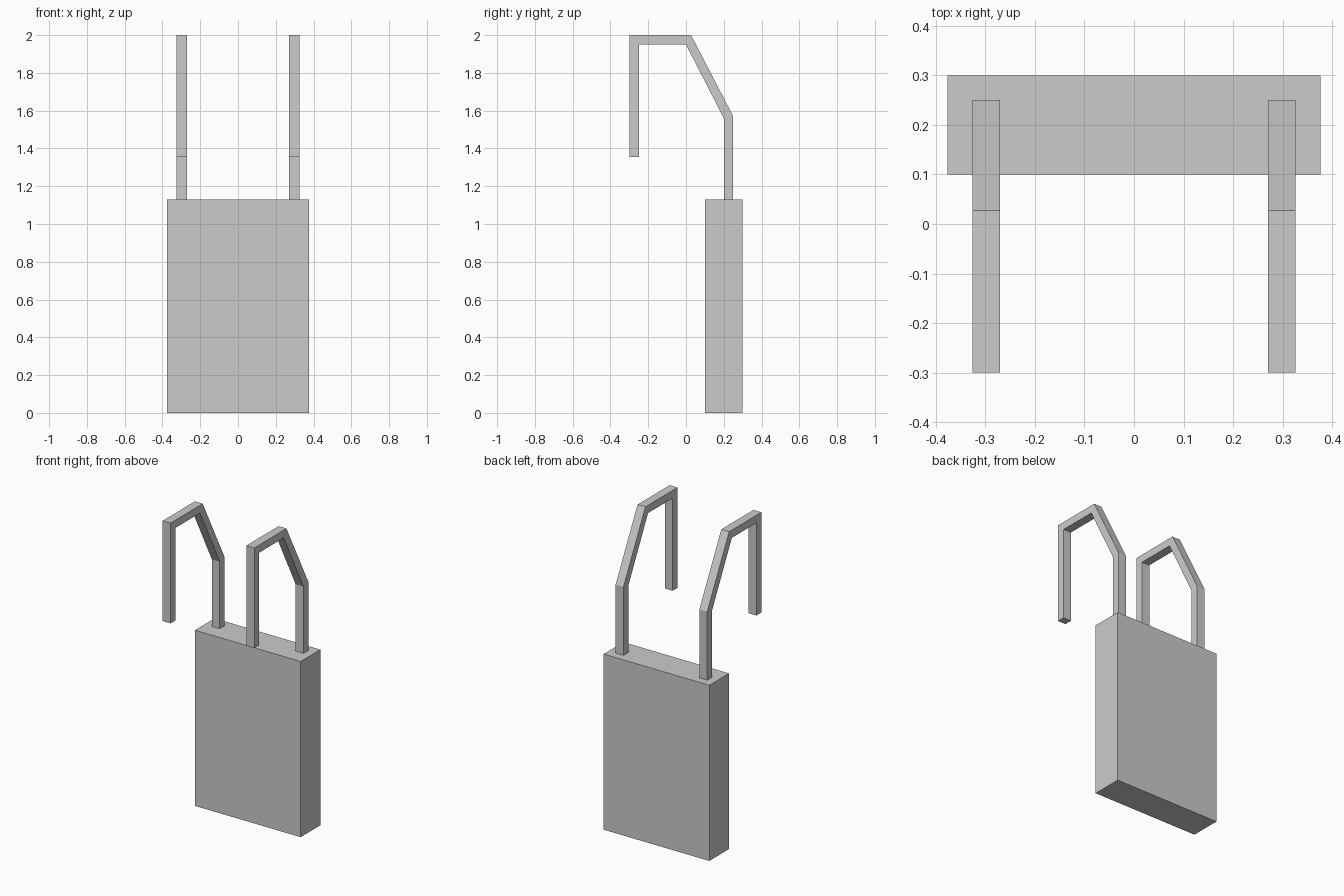
import bpy
import bmesh

cube = bpy.data.objects.get("Cube")
if cube:
    bpy.data.objects.remove(cube, do_unlink=True)

grey = bpy.data.materials.new("light_grey")
grey.use_nodes = True
colour = (0.6, 0.6, 0.6, 1)
grey.diffuse_color = colour
grey.node_tree.nodes["Principled BSDF"].inputs["Base Color"].default_value = colour


def extrude_profile(name, profile, x_min, x_max):
    """Extrude a closed (y, z) outline along x into a flat-shaded solid."""
    bm = bmesh.new()
    face = bm.faces.new([bm.verts.new((x_min, y, z)) for y, z in profile])
    result = bmesh.ops.extrude_face_region(bm, geom=[face])
    moved = [v for v in result["geom"] if isinstance(v, bmesh.types.BMVert)]
    bmesh.ops.translate(bm, verts=moved, vec=(x_max - x_min, 0, 0))
    bmesh.ops.recalc_face_normals(bm, faces=bm.faces)
    mesh = bpy.data.meshes.new(name)
    bm.to_mesh(mesh)
    bm.free()
    mesh.materials.append(grey)
    obj = bpy.data.objects.new(name, mesh)
    bpy.context.collection.objects.link(obj)
    return obj


# Upright slab
slab = [(0.1, 0), (0.3, 0), (0.3, 1.13), (0.1, 1.13)]
extrude_profile("slab_body", slab, -0.376, 0.376)

# Bent hooks: outer edge from free tip to slab, then back along the inner edge
hook = [(-0.3, 1.355), (-0.3, 2), (0.027, 2), (0.25, 1.57), (0.25, 1.13),
        (0.2, 1.13), (0.2, 1.56), (0, 1.95), (-0.25, 1.95), (-0.25, 1.355)]
for side, x in (("left", 0.298), ("right", -0.298)):
    extrude_profile(side + "_hook", hook, x - 0.028, x + 0.028)
